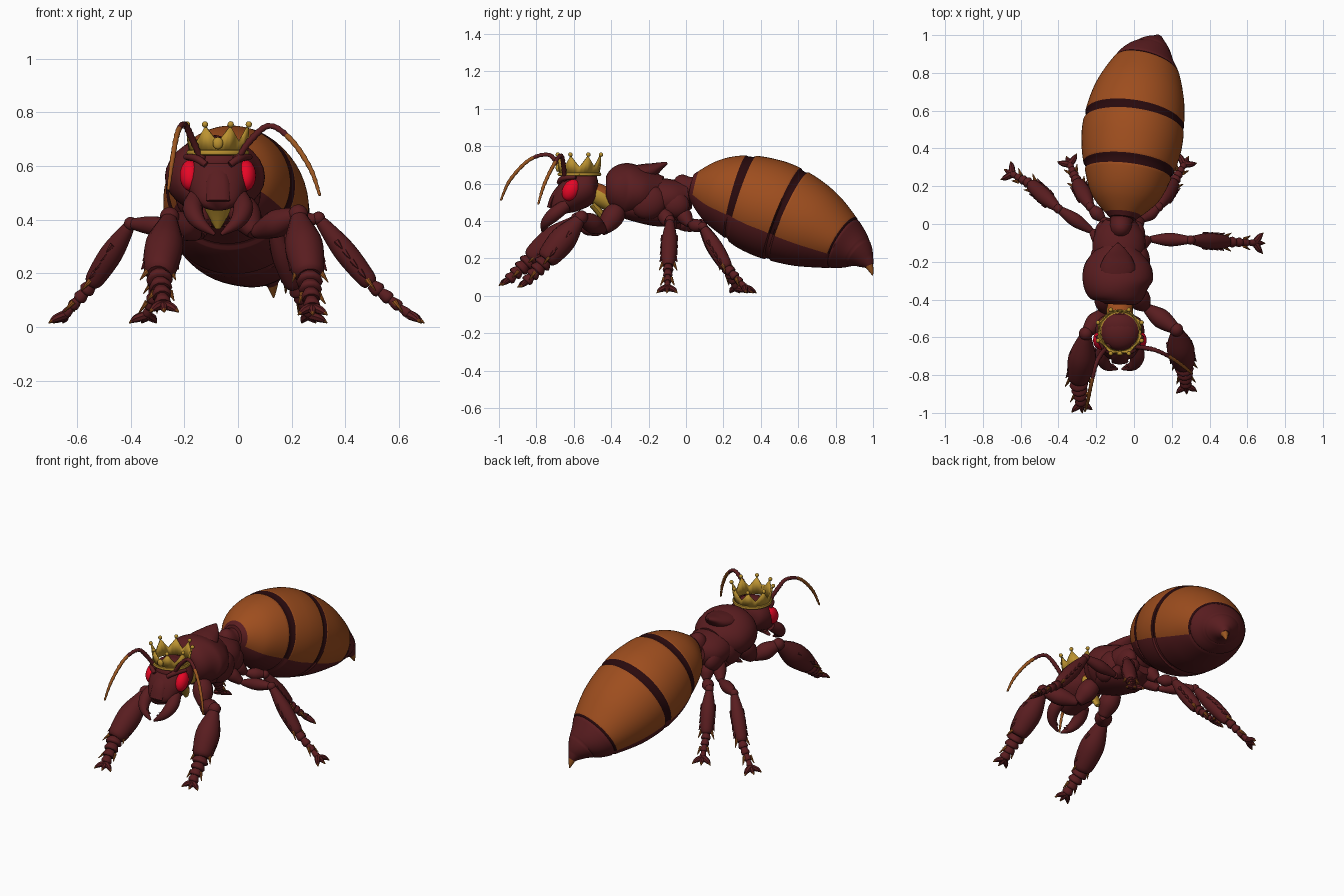
import bpy, bmesh, math
from mathutils import Vector, Matrix

if "Cube" in bpy.data.objects:
    bpy.data.objects.remove(bpy.data.objects["Cube"])

CX = -0.075  # centre line of head and thorax


def material(name, rgb):
    m = bpy.data.materials.new(name)
    m.use_nodes = True
    m.diffuse_color = (*rgb, 1)
    m.node_tree.nodes["Principled BSDF"].inputs["Base Color"].default_value = (*rgb, 1)
    return m


RED = material("dark red shell", (0.1, 0.012, 0.014))
ORANGE = material("orange shell", (0.34, 0.075, 0.013))
BLACK = material("dark seam", (0.022, 0.003, 0.004))
EYE = material("bright red eye", (0.85, 0.002, 0.02))
GOLD = material("gold", (0.5, 0.29, 0.03))
AMBER = material("amber", (0.33, 0.095, 0.015))


def finish(name, bm, mats, angle=40):
    bmesh.ops.recalc_face_normals(bm, faces=bm.faces)
    me = bpy.data.meshes.new(name)
    bm.to_mesh(me)
    bm.free()
    for m in mats:
        me.materials.append(m)
    for p in me.polygons:
        p.use_smooth = True
    me.set_sharp_from_angle(angle=math.radians(angle))
    ob = bpy.data.objects.new(name, me)
    bpy.context.collection.objects.link(ob)
    return ob


def curve_point(st, u):
    """Smooth interpolation through the stations."""
    n = len(st)
    i = min(int(u), n - 2)
    f = u - i
    p0, p1, p2, p3 = (st[min(max(k, 0), n - 1)] for k in range(i - 1, i + 3))
    return [0.5 * (2 * b + (c - a) * f + (2 * a - 5 * b + 4 * c - d) * f * f
                   + (3 * b - a - 3 * c + d) * f ** 3) for a, b, c, d in zip(p0, p1, p2, p3)]


def loft(name, st, mats=(RED,), sides=14, steps=4, rule=None, scale=None):
    """Elliptical tube through stations (x, y, z, half width, half height)."""
    st = [s if len(s) == 5 else (*s, s[3]) for s in st]
    bm = bmesh.new()
    total = (len(st) - 1) * steps
    pts = [curve_point(st, k / steps) for k in range(total + 1)]
    rings = []
    for k, p in enumerate(pts):
        t = Vector(pts[min(k + 1, total)][:3]) - Vector(pts[max(k - 1, 0)][:3])
        t.normalize()
        side = t.cross(Vector((0, 0, 1)))
        if side.length < 0.05:
            side = Vector((1, 0, 0))
        side.normalize()
        up = side.cross(t)
        g = scale(k / steps) if scale else 1
        w, h = max(p[3], 0.002) * g, max(p[4], 0.002) * g
        rings.append([bm.verts.new(Vector(p[:3]) + side * w * math.cos(a) + up * h * math.sin(a))
                      for a in (math.tau * j / sides for j in range(sides))])
    for k in range(total):
        for j in range(sides):
            n = (j + 1) % sides
            f = bm.faces.new((rings[k][j], rings[k][n], rings[k + 1][n], rings[k + 1][j]))
            if rule:
                f.material_index = rule((k + 0.5) / steps, math.sin(math.tau * (j + 0.5) / sides))
    bm.faces.new(rings[0])
    cap = bm.faces.new(rings[-1])
    if rule:
        cap.material_index = rule(len(st) - 1, 0)
    return finish(name, bm, mats)


def ellipsoid(name, c, r, mat=RED, tilt=0, seg=24):
    bm = bmesh.new()
    mx = Matrix.Translation(c) @ Matrix.Rotation(tilt, 4, 'X') @ Matrix.Diagonal((*r, 1))
    bmesh.ops.create_uvsphere(bm, u_segments=seg, v_segments=seg // 2, radius=1, matrix=mx)
    return finish(name, bm, [mat])


def spindle(name, p, q, r0, rm, r1):
    p, q = Vector(p), Vector(q)
    loft(name, [(*p, r0 * 0.6), (*p.lerp(q, 0.12), r0), (*p.lerp(q, 0.5), rm),
                (*p.lerp(q, 0.9), r1), (*q, r1 * 0.7)])


# Abdomen: orange back plates with dark seams, red belly and tip
def near_seam(u, width):
    return min(abs(u - 2), abs(u - 4)) < width


def abdomen_colour(u, height):
    if u > 6 or u < 0.3 or height < -0.4:
        return 0
    return 2 if near_seam(u, 0.15) or u > 5.92 else 1


def abdomen_groove(u):
    return 0.97 if near_seam(u, 0.12) or min(abs(u - 6), abs(u - 7)) < 0.06 else 1


loft("abdomen", [
    (-.06, .03, .585, .07), (-.048, .14, .56, .178, .17),
    (-.03, .285, .525, .236, .235), (-.015, .41, .48, .265, .262), (0, .535, .432, .267, .26),
    (.03, .69, .361, .24, .225), (.068, .84, .28, .175, .15), (.1, .92, .23, .105, .09),
    (.12, .965, .185, .045), (.127, .985, .16, .022)],
    (RED, ORANGE, BLACK), 56, 14, abdomen_colour, abdomen_groove)
loft("sting", [(.127, .975, .17, .025), (.13, .988, .14, .015), (.133, .998, .11, .003)], (AMBER,))

# Thorax and waist
loft("pronotum", [(CX, -.425, .57, .08, .07), (CX, -.39, .57, .135, .12), (-.085, -.32, .565, .182, .145),
                  (-.085, -.22, .55, .177, .125), (-.08, -.13, .54, .11, .1)], sides=28, steps=5)
loft("back_plate", [(CX, -.33, .66, .04, .03), (-.085, -.26, .655, .095, .045),
                    (-.085, -.19, .668, .08, .042), (-.085, -.14, .693, .045, .022),
                    (-.085, -.1, .71, .006)], sides=16)
loft("rear_thorax", [(-.08, -.24, .52, .11, .1), (-.08, -.14, .52, .14, .11),
                     (CX, -.05, .525, .13, .095), (-.07, .02, .535, .08, .07)], sides=24)
loft("waist", [(CX, -.06, .55, .05, .05), (-.07, -.015, .565, .06, .085), (-.065, .03, .57, .06, .065),
               (-.06, .07, .57, .07)], sides=18)
loft("chest", [(CX, -.39, .5, .07, .06), (-.08, -.28, .47, .13, .07),
               (-.08, -.13, .45, .12, .08), (CX, 0, .45, .06, .05)], sides=20)
loft("neck", [(CX, -.51, .56, .065, .055), (CX, -.45, .53, .07, .06), (CX, -.37, .475, .055, .04)],
     (GOLD, ORANGE), 18, rule=lambda u, h: int(h > .2))
loft("throat_plate", [(CX, -.5, .49, .055, .02), (CX, -.45, .43, .045, .02),
                      (CX, -.42, .37, .012)], (GOLD,), 12)
for s in (-1, 1):
    ellipsoid("side_plate", (CX + s * .1, -.2, .5), (.06, .1, .09), RED, .4)
    ellipsoid("rear_side_plate", (CX + s * .085, -.06, .49), (.05, .08, .07), RED, -.3)

# Head
loft("head", [(CX, -.472, .595, .05), (CX, -.505, .59, .11, .085), (CX, -.57, .565, .13, .1),
              (CX, -.64, .515, .108, .083), (CX, -.695, .468, .075, .042), (CX, -.715, .455, .04, .02)],
     sides=28, steps=5)
ellipsoid("head_dome", (CX, -.57, .61), (.105, .1, .065))
loft("face_ridge", [(CX, -.65, .61, .03, .012), (CX, -.705, .54, .042, .014),
                    (CX, -.73, .47, .045, .014)], sides=12)
for s in (-1, 1):
    ellipsoid("eye", (CX + s * .104, -.615, .565), (.038, .045, .061), EYE, -.5)
    loft("brow", [(CX + s * .045, -.68, .605, .012), (CX + s * .08, -.66, .628, .014),
                  (CX + s * .12, -.59, .634, .01)])
    loft("mandible", [(CX + s * .08, -.64, .485, .033), (CX + s * .094, -.7, .44, .038),
                      (CX + s * .07, -.75, .39, .027), (CX + s * .012, -.768, .345, .006)])
    for k in range(2):
        spindle("mandible_tooth", (CX + s * (.065 - .02 * k), -.75, .395 - .02 * k),
                (CX + s * (.035 - .015 * k), -.755, .4 - .02 * k), .012, .008, .002)


# Antennae: elbowed, beaded, fading to amber
def bead(u):
    return 1 if round(u * 8) % 2 else 0.82


def antenna(name, path):
    ellipsoid(name + "_socket", path[0], (.02, .02, .018), seg=12)
    radii = (.012, .014, .012, .011, .01, .006)
    loft(name, [(*p, r) for p, r in zip(path, radii)], (RED, AMBER), 10, 8,
         lambda u, h: int(u > 2.8), bead)


antenna("right_antenna", [(-.14, -.65, .63), (-.175, -.69, .71), (-.2, -.74, .755),
                          (-.225, -.84, .725), (-.245, -.94, .62), (-.26, -.99, .51)])
antenna("left_antenna", [(.0, -.65, .63), (.05, -.655, .7), (.12, -.67, .75),
                         (.2, -.71, .695), (.27, -.76, .59), (.305, -.79, .49)])

# Crown: flared zigzag band with rim, balls and front jewel
POINTS = 8
bm = bmesh.new()
cols = POINTS * 4
low, high = [], []
for j in range(cols):
    a = math.tau * j / cols - math.pi / 2 + math.pi / POINTS
    peak = (1, .45, 0, .45)[j % 4]
    for ring, r, z in ((low, .106, .645), (high, .114 + .01 * peak, .69 + .058 * peak)):
        ring.append(bm.verts.new((CX + r * math.cos(a), -.57 + r * math.sin(a), z)))
for j in range(cols):
    n = (j + 1) % cols
    bm.faces.new((low[j], low[n], high[n], high[j]))
crown = finish("crown", bm, [GOLD])
crown.modifiers.new("thickness", 'SOLIDIFY').thickness = .008
for j in range(POINTS):
    a = math.tau * j / POINTS - math.pi / 2 + math.pi / POINTS
    ellipsoid("crown_ball", (CX + .125 * math.cos(a), -.57 + .125 * math.sin(a), .755), (.012,) * 3, GOLD, seg=12)
circle = [(CX + .109 * math.cos(a), -.57 + .109 * math.sin(a), .65, .008, .01)
          for a in (math.tau * j / 24 for j in range(25))]
loft("crown_rim", circle, (GOLD,), 8, 2)
ellipsoid("crown_jewel", (CX, -.685, .685), (.02, .012, .023), GOLD, seg=14)


# Legs: hip, thigh, shin, jointed foot, claws and spurs
def leg(name, hip, start, knee, ankle, toe, thick, shin_r, foot):
    hip, start, knee, ankle, toe = map(Vector, (hip, start, knee, ankle, toe))
    spindle(name + "_hip", hip, start, thick, thick * 1.15, thick * .7)
    spindle(name + "_thigh", start, knee, thick * .6, thick, thick * .65)
    ellipsoid(name + "_knee", knee, (thick * .72,) * 3, seg=14)
    spindle(name + "_shin", knee, ankle, thick * .75, shin_r, shin_r * .85)
    joints = 4
    for k in range(joints):
        a, b = ankle.lerp(toe, k / joints), ankle.lerp(toe, (k + 1) / joints)
        r = foot * (1 - .12 * k)
        loft(name + "_foot_joint", [(*a, r * .7), (*a.lerp(b, .7), r), (*b, r * .8)], sides=10, steps=3)
    ahead = (toe - ankle).normalized()
    across = ahead.cross(Vector((0, 0, 1))).normalized()
    for s in (-1, 0, 1):
        mid = toe + ahead * .03 + across * s * .034 + Vector((0, 0, .008))
        tip = toe + ahead * (.055 + .015 * (s == 0)) + across * s * .055
        tip.z = max(.004, toe.z - .03)
        loft(name + "_claw", [(*toe, .018), (*mid, .015), (*tip, .002)], (RED, AMBER), 8, 4,
             lambda u, h: int(u > 1.5))
    shin = (ankle - knee).normalized()
    for s in (-1, 1):
        for base, r in ((ankle, shin_r * .65), (ankle.lerp(toe, .7), foot * .6)):
            root = base + across * s * r - shin * .02
            loft(name + "_spur", [(*root, .011), (*(root + shin * .05 + across * s * .02), .002)], (AMBER,), 8, 1)
        for k in range(4):  # bristles along the shin
            root = knee.lerp(ankle, .35 + .15 * k) + across * s * shin_r * .8
            loft(name + "_bristle", [(*root, .012), (*(root + shin * .035 + across * s * .012), .002)], sides=6, steps=1)


leg("front_right_leg", (-.15, -.36, .47), (-.15, -.46, .34), (-.255, -.58, .41),
    (-.295, -.83, .195), (-.28, -.95, .085), .052, .072, .05)
leg("front_left_leg", (.0, -.36, .47), (.06, -.44, .35), (.225, -.56, .42),
    (.265, -.75, .19), (.275, -.855, .075), .052, .072, .05)
leg("middle_right_leg", (-.14, -.13, .46), (-.22, -.04, .37), (-.4, .08, .385),
    (-.545, .21, .16), (-.645, .265, .045), .036, .043, .029)
leg("middle_left_leg", (-.01, -.13, .46), (.08, -.08, .37), (.3, -.085, .405),
    (.495, -.095, .16), (.64, -.1, .045), .036, .043, .029)
leg("hind_right_leg", (-.13, -.03, .46), (-.16, .02, .38), (-.23, .09, .37),
    (-.3, .22, .15), (-.34, .315, .045), .036, .043, .029)
leg("hind_left_leg", (-.02, -.03, .46), (.04, .02, .38), (.13, .09, .37),
    (.21, .22, .15), (.265, .315, .045), .036, .043, .029)
